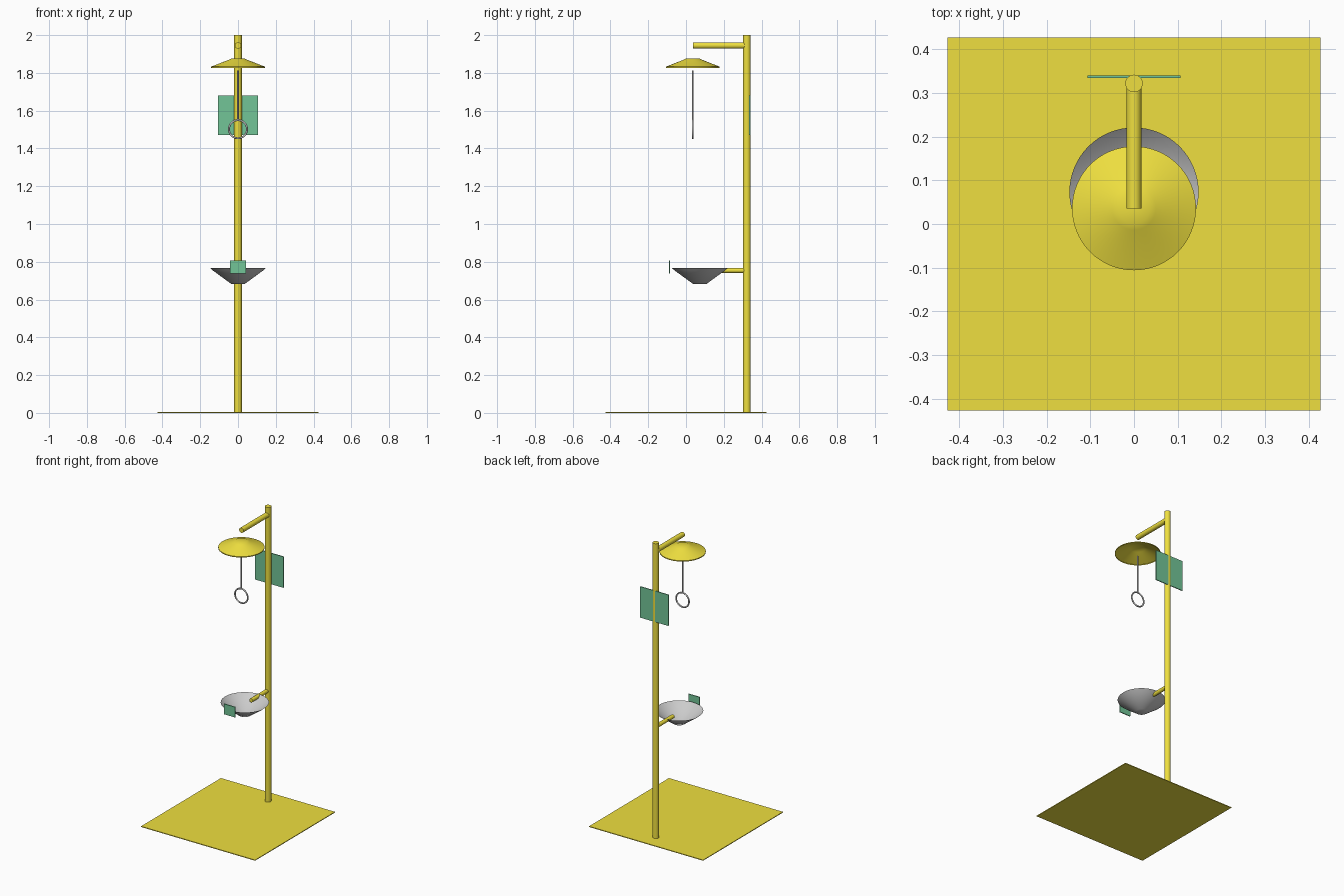
import bpy, math
from mathutils import Vector

if "Cube" in bpy.data.objects:
    bpy.data.objects.remove(bpy.data.objects["Cube"])


def material(name, color):
    m = bpy.data.materials.new(name)
    m.diffuse_color = color
    m.use_nodes = True
    m.node_tree.nodes["Principled BSDF"].inputs["Base Color"].default_value = m.diffuse_color
    return m


YELLOW = material("safety_yellow", (0.86, 0.74, 0.05, 1))
GREEN = material("sign_green", (0.17, 0.56, 0.31, 1))


def finish(name, mat=None, smooth=True):
    ob = bpy.context.object
    ob.name = name
    if mat:
        ob.data.materials.append(mat)
    if smooth:
        bpy.ops.object.shade_smooth_by_angle(angle=math.radians(50))
    return ob


def tube(name, a, b, r, mat=None, sides=32):
    a, b = Vector(a), Vector(b)
    bpy.ops.mesh.primitive_cylinder_add(vertices=sides, radius=r, depth=(b - a).length, location=(a + b) / 2)
    bpy.context.object.rotation_euler = (b - a).to_track_quat('Z', 'Y').to_euler()
    return finish(name, mat)


def box(name, center, size, mat):
    bpy.ops.mesh.primitive_cube_add(size=1, location=center)
    bpy.context.object.scale = size
    bpy.ops.object.transform_apply(location=False, rotation=False, scale=True)
    return finish(name, mat, False)


def dish(name, center, profile, mat=None, sides=64):
    """Thin shell: profile of (radius, height) spun about z, starting on the axis."""
    verts, faces = [(0, 0, profile[0][1])], []
    for r, z in profile[1:]:
        for i in range(sides):
            t = math.tau * i / sides
            verts.append((r * math.cos(t), r * math.sin(t), z))
    for i in range(sides):
        j = (i + 1) % sides
        faces.append((0, 1 + i, 1 + j))
        for k in range(len(profile) - 2):
            p, q = 1 + k * sides, 1 + (k + 1) * sides
            faces.append((p + i, q + i, q + j, p + j))
    if profile[-1][1] > profile[0][1]:
        faces = [f[::-1] for f in faces]
    me = bpy.data.meshes.new(name)
    me.from_pydata(verts, [], faces)
    ob = bpy.data.objects.new(name, me)
    ob.location = center
    bpy.context.collection.objects.link(ob)
    bpy.ops.object.select_all(action='DESELECT')
    bpy.context.view_layer.objects.active = ob
    ob.select_set(True)
    return finish(name, mat)


POLE_Y, HEAD_Y, BOWL_Y = 0.322, 0.036, 0.073

# Floor plate, upright pole and the two arms
box("base_plate", (0, 0, 0.0025), (0.854, 0.854, 0.005), YELLOW)
tube("pole", (0, POLE_Y, 0), (0, POLE_Y, 2), 0.02, YELLOW)
tube("shower_arm", (0, HEAD_Y, 1.945), (0, POLE_Y, 1.945), 0.017, YELLOW)
tube("eyewash_arm", (0, 0.14, 0.754), (0, POLE_Y, 0.754), 0.013, YELLOW)

# Shower head and eyewash bowl
dish("shower_head", (0, HEAD_Y, 0),
     [(0, 1.877), (0.036, 1.876), (0.05, 1.869), (0.142, 1.833), (0.142, 1.827)], YELLOW)
dish("eyewash_bowl", (0, BOWL_Y, 0),
     [(0, 0.683), (0.036, 0.683), (0.132, 0.753), (0.148, 0.767)])

# Pull rod with ring handle
tube("pull_rod", (0, HEAD_Y, 1.55), (0, HEAD_Y, 1.812), 0.004, sides=16)
bpy.ops.mesh.primitive_torus_add(major_segments=48, minor_segments=12, major_radius=0.048, minor_radius=0.005,
                                 location=(0, HEAD_Y, 1.502), rotation=(math.pi / 2, 0, 0))
finish("pull_ring")

# Blank signs
box("large_sign", (0, 0.3375, 1.575), (0.212, 0.006, 0.21), GREEN)
box("small_sign", (0, -0.088, 0.773), (0.083, 0.006, 0.07), GREEN)
